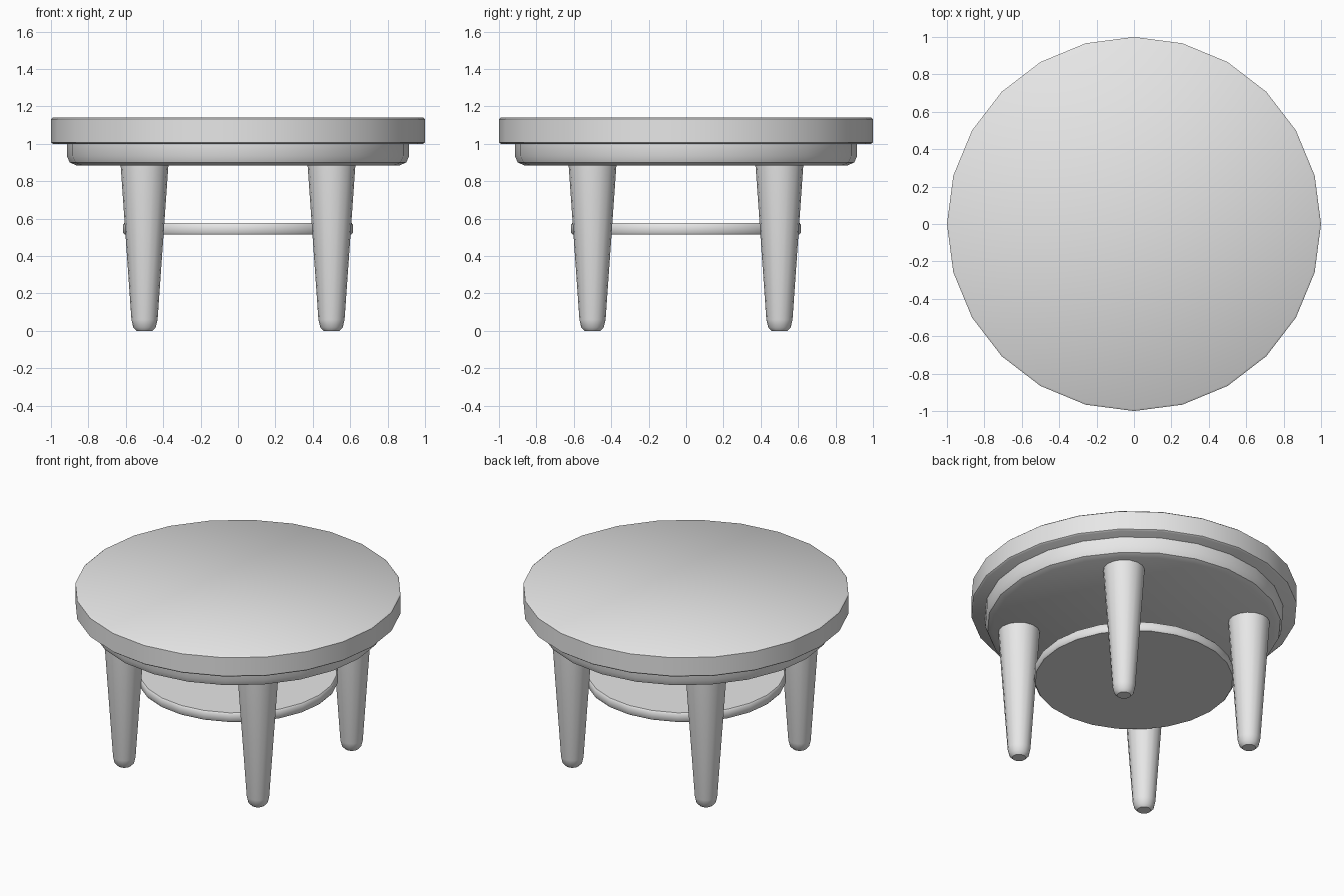
import bpy
import bmesh
from math import radians, cos, sin, tau

cube = bpy.data.objects.get("Cube")
if cube:
    bpy.data.objects.remove(cube, do_unlink=True)

grey = bpy.data.materials.new("plain_grey")
grey.use_nodes = True
grey.diffuse_color = (0.8, 0.8, 0.8, 1)
grey.node_tree.nodes["Principled BSDF"].inputs["Base Color"].default_value = grey.diffuse_color


def turned(name, profile, sides=24, location=(0, 0, 0)):
    """Closed round solid from (radius, height) points listed bottom to top."""
    bm = bmesh.new()
    rings = [[bm.verts.new((r * cos(tau * i / sides), r * sin(tau * i / sides), z))
              for i in range(sides)] for r, z in profile]
    for low, high in zip(rings, rings[1:]):
        for i in range(sides):
            j = (i + 1) % sides
            bm.faces.new((low[i], low[j], high[j], high[i]))
    bm.faces.new(rings[0][::-1])
    bm.faces.new(rings[-1])
    mesh = bpy.data.meshes.new(name)
    bm.to_mesh(mesh)
    bm.free()
    mesh.materials.append(grey)
    obj = bpy.data.objects.new(name, mesh)
    obj.location = location
    bpy.context.collection.objects.link(obj)
    bpy.ops.object.select_all(action='DESELECT')
    obj.select_set(True)
    bpy.context.view_layer.objects.active = obj
    bpy.ops.object.shade_smooth_by_angle(angle=radians(40))
    return obj


# Round top with lightly eased edges
turned("table_top", [(0.99, 1.0), (1, 1.008), (1, 1.132), (0.99, 1.14)])

# Apron with a rounded lower edge
turned("apron", [(0.865, 0.885), (0.9, 0.9), (0.915, 0.935), (0.915, 1.0)])

# Low round shelf held between the legs
turned("shelf", [(0.607, 0.515), (0.615, 0.525), (0.615, 0.567), (0.607, 0.577)])

# Four tapered legs with rounded feet
leg = [(0.042, 0), (0.06, 0.018), (0.07, 0.06), (0.128, 0.89)]
for end, y in (("front", -0.5), ("back", 0.5)):
    for side, x in (("right", -0.5), ("left", 0.5)):
        turned(f"{end}_{side}_leg", leg, 16, (x, y, 0))
